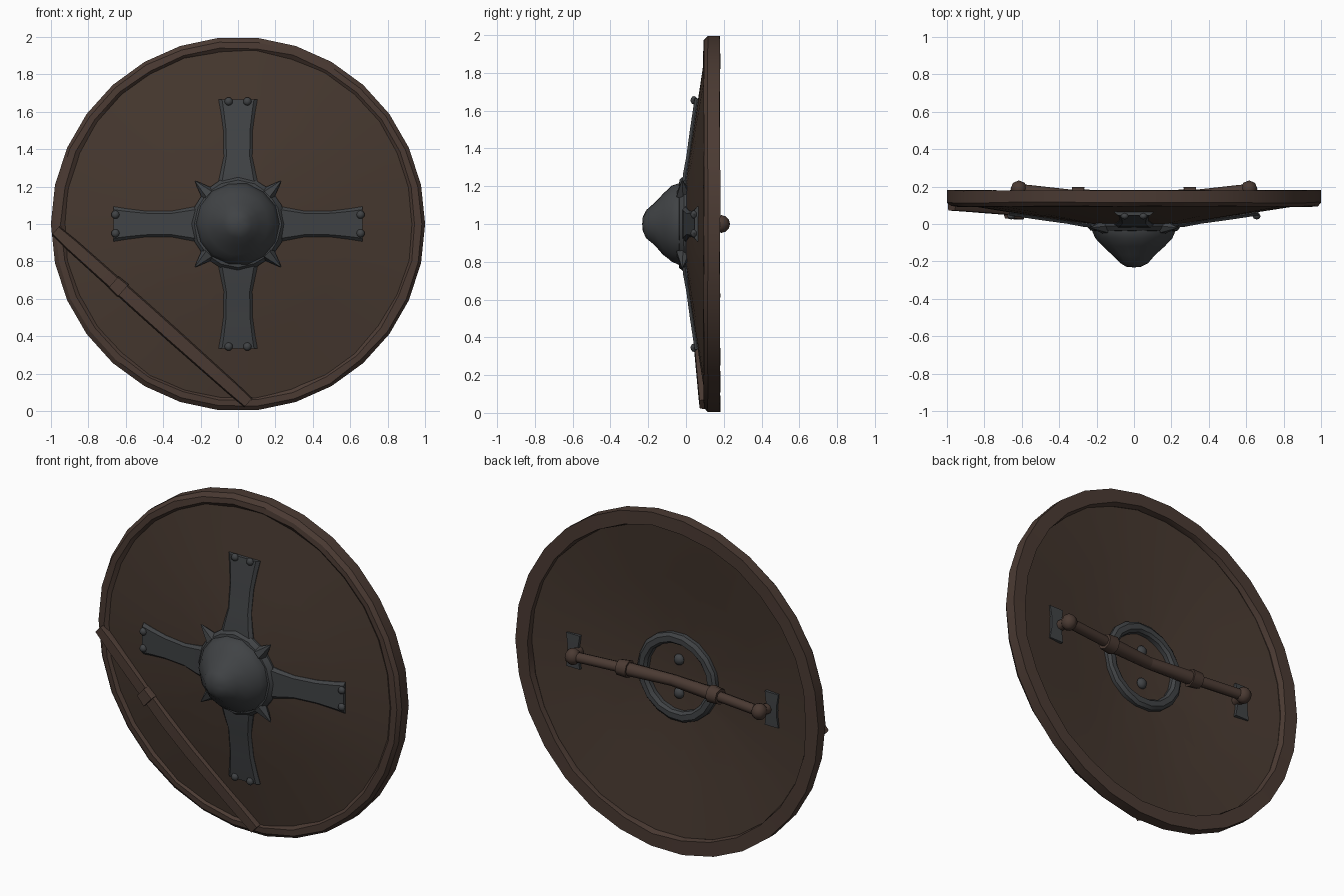
import bpy, bmesh, math, random
from mathutils import Vector, Matrix

if "Cube" in bpy.data.objects:
    bpy.data.objects.remove(bpy.data.objects["Cube"])

random.seed(4)
C = Vector((0, 0, 1))  # shield centre


def material(name, rgb):
    m = bpy.data.materials.new(name)
    m.diffuse_color = (*rgb, 1)
    m.use_nodes = True
    m.node_tree.nodes["Principled BSDF"].inputs["Base Color"].default_value = m.diffuse_color
    return m


WOOD = material("dark wood", (0.062, 0.040, 0.029))
RIM = material("rim wood", (0.070, 0.043, 0.033))
STEEL = material("dark steel", (0.052, 0.056, 0.060))


def finish(name, bm, mat, angle=28):
    bmesh.ops.recalc_face_normals(bm, faces=bm.faces)
    me = bpy.data.meshes.new(name)
    bm.to_mesh(me)
    bm.free()
    me.materials.append(mat)
    me.shade_smooth()
    me.set_sharp_from_angle(angle=math.radians(angle))
    ob = bpy.data.objects.new(name, me)
    bpy.context.collection.objects.link(ob)
    return ob


def lathe(name, profile, n, mat, closed=False, jit=0.0, angle=28):
    """Spin (radius, y) points around the shield axis."""
    bm = bmesh.new()
    rings = []
    for r, y in profile:
        if r == 0:
            rings.append([bm.verts.new(C + Vector((0, y, 0)))] * n)
            continue
        ring = []
        for i in range(n):
            a = 2 * math.pi * i / n
            rr = r + (random.uniform(-jit, jit) if r < 0.99 else 0)
            yy = y + random.uniform(-jit, jit) * 0.5
            ring.append(bm.verts.new(C + Vector((rr * math.cos(a), yy, rr * math.sin(a)))))
        rings.append(ring)
    pairs = list(zip(rings, rings[1:])) + ([(rings[-1], rings[0])] if closed else [])
    for a, b in pairs:
        for i in range(n):
            j = (i + 1) % n
            vs = list(dict.fromkeys((a[i], a[j], b[j], b[i])))
            if len(vs) > 2:
                bm.faces.new(vs)
    return finish(name, bm, mat, angle)


def plate(name, origin, ang, stations, mat):
    """Bevelled strip; stations are (distance, half width, front y, back y)."""
    bm = bmesh.new()
    d = Vector((math.cos(ang), 0, math.sin(ang)))
    s = Vector((-d.z, 0, d.x))
    rings = []
    for t, w, f, b in stations:
        sec = [(-w, b), (-w, f + .015), (-w * .82, f), (w * .82, f), (w, f + .015), (w, b)]
        rings.append([bm.verts.new(origin + d * t + s * u + Vector((0, y, 0))) for u, y in sec])
    for p, q in zip(rings, rings[1:]):
        for i in range(6):
            j = (i + 1) % 6
            bm.faces.new((p[i], p[j], q[j], q[i]))
    bm.faces.new(rings[0])
    bm.faces.new(rings[-1])
    return finish(name, bm, mat)


def rod(name, p0, p1, r0, r1, mat, n=8):
    """Cone or cylinder between two points."""
    p0, p1 = Vector(p0), Vector(p1)
    d = p1 - p0
    bm = bmesh.new()
    m = Matrix.Translation((p0 + p1) / 2) @ d.to_track_quat('Z', 'Y').to_matrix().to_4x4()
    bmesh.ops.create_cone(bm, cap_ends=True, segments=n, radius1=r0, radius2=r1,
                          depth=d.length, matrix=m)
    return finish(name, bm, mat, 50)


def knob(name, p, size, mat):
    bm = bmesh.new()
    m = Matrix.Translation(p) @ Matrix.Diagonal((*size, 1))
    bmesh.ops.create_uvsphere(bm, u_segments=8, v_segments=6, radius=1, matrix=m)
    return finish(name, bm, mat, 50)


# Conical wooden board and heavy rim
lathe("board", [(0, -.01), (.24, .0), (.6, .053), (.95, .108), (.95, .15),
                (.6, .108), (.25, .062), (0, .055)], 30, WOOD, jit=.004)
lathe("rim", [(.925, .108), (.945, .092), (.98, .094), (1.0, .115), (1.0, .18),
              (.92, .18), (.912, .15)], 30, RIM, closed=True, jit=.005)

# Steel boss: collar and blunt dome
lathe("boss_collar", [(.19, .03), (.25, .03), (.252, -.012), (.232, -.035), (.19, -.04)],
      16, STEEL, closed=True, jit=.003)
lathe("boss_dome", [(.22, .0), (.222, -.035), (.205, -.075), (.165, -.12), (.115, -.165),
                    (.075, -.21), (.04, -.228), (0, -.232)], 14, STEEL, jit=.003)
for i in range(4):
    a = math.pi / 4 + i * math.pi / 2
    d = Vector((math.cos(a), 0, math.sin(a)))
    rod("boss_spike", C + d * .225 + Vector((0, -.012, 0)),
        C + d * .325 + Vector((0, -.02, 0)), .042, .003, STEEL, 6)

# Cross arms with end rivets
for i in range(4):
    a = i * math.pi / 2
    k = 1 if i % 2 else .9
    plate("cross_arm", C, a, [(.2, .11 * k, -.022, .03), (.27, .095 * k, -.015, .03),
                              (.36, .076 * k, .002, .04), (.50, .078 * k, .021, .055),
                              (.60, .092 * k, .036, .075), (.665, .104 * k, .046, .085)], STEEL)
    d = Vector((math.cos(a), 0, math.sin(a)))
    s = Vector((-d.z, 0, d.x))
    for e in (-1, 1):
        knob("arm_rivet", C + d * .655 + s * e * .05 + Vector((0, .042, 0)),
             (.022, .018, .022), STEEL)

# Diagonal strap across the lower left, with a clasp
start, end = Vector((-.975, 0, .965)), Vector((.055, 0, .045))
run = end - start
L, ang = run.length, math.atan2(run.z, run.x)
plate("strap", start, ang, [(0, .03, .072, .12), (.12, .036, .066, .12), (.45 * L, .04, .037, .09),
                            (.6 * L, .04, .038, .09), (L - .12, .036, .064, .12),
                            (L, .032, .072, .12)], RIM)
plate("strap_clasp", start, ang, [(.30 * L, .042, .03, .08), (.35 * L, .046, .025, .08)], RIM)

# Back ring with two bolts
lathe("back_ring", [(.2, .05), (.2, .085), (.215, .1), (.245, .1), (.262, .085), (.262, .05)],
      18, STEEL, closed=True, jit=.003)
for e in (-1, 1):
    knob("back_bolt", C + Vector((0, .065, e * .1)), (.032, .025, .032), STEEL)

# Handle: grip, collars, tapering rods, end knobs, posts and fixing plates
for e in (-1, 1):
    def P(x, y):
        return C + Vector((e * x, y, 0))
    rod("grip", P(0, .125), P(.29, .148), .034, .040, RIM)
    rod("grip_collar", P(.27, .146), P(.335, .152), .052, .046, RIM)
    rod("handle_rod", P(.32, .152), P(.62, .185), .030, .030, RIM)
    knob("handle_knob", P(.615, .187), (.045, .046, .047), RIM)
    rod("handle_post", P(.63, .1), P(.62, .185), .03, .03, RIM)
    plate("fixing_plate", P(.655, 0), math.pi / 2,
          [(-.1, .045, .1, .13), (-.04, .036, .1, .132), (.04, .036, .1, .132),
           (.1, .045, .1, .13)], STEEL)
